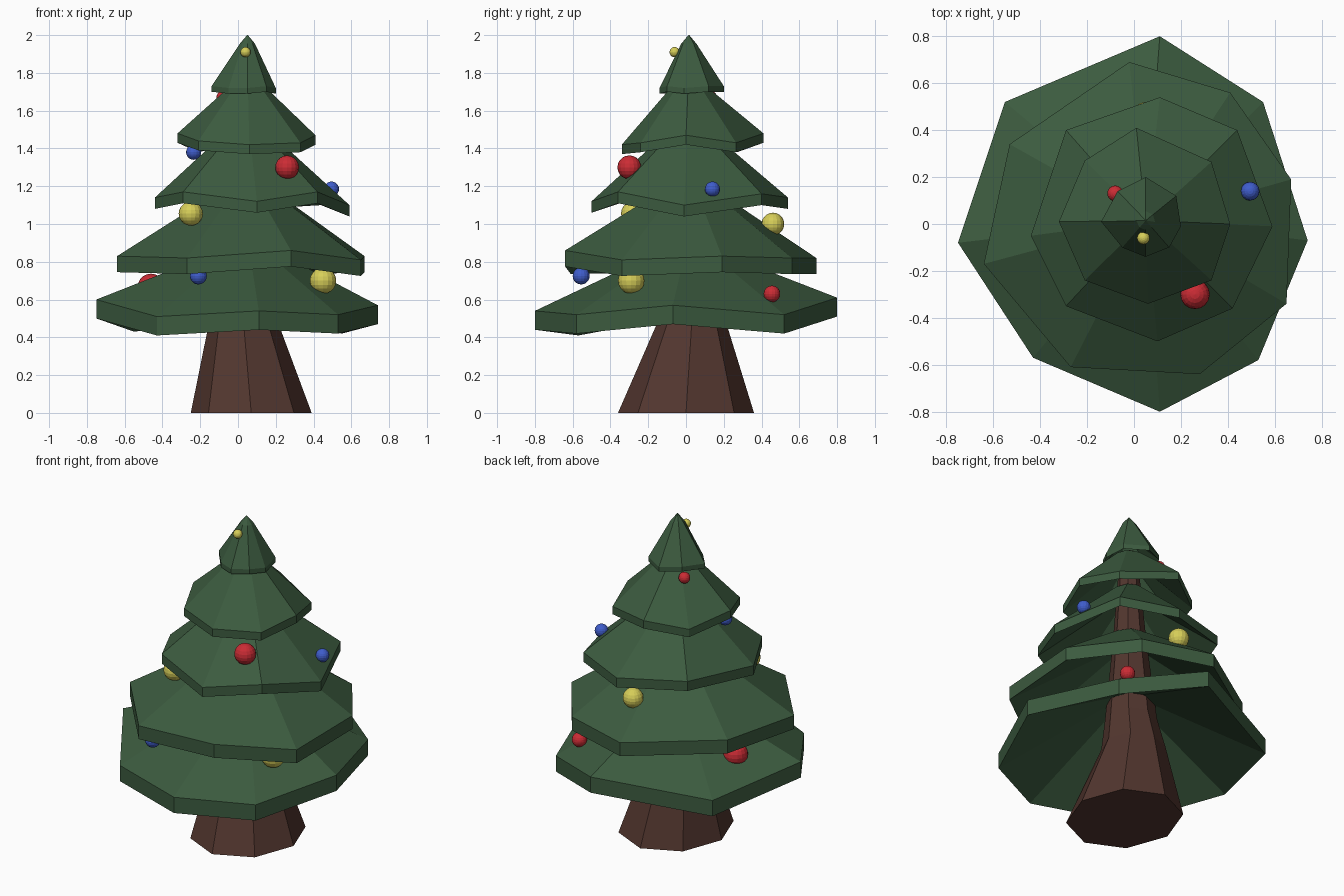
import bpy, bmesh
from math import cos, sin, pi
from mathutils import Vector


def material(name, rgb):
    m = bpy.data.materials.new(name)
    m.diffuse_color = (*rgb, 1)
    return m


GREEN = material("needles", (0.045, 0.105, 0.05))
BROWN = material("bark", (0.085, 0.037, 0.028))
RED = material("red", (0.6, 0.025, 0.035))
BLUE = material("blue", (0.05, 0.11, 0.6))
YELLOW = material("yellow", (0.68, 0.62, 0.1))


def finish(name, bm, mat):
    bmesh.ops.recalc_face_normals(bm, faces=bm.faces)
    me = bpy.data.meshes.new(name)
    bm.to_mesh(me)
    bm.free()
    me.materials.append(mat)
    ob = bpy.data.objects.new(name, me)
    bpy.context.collection.objects.link(ob)


def loft(name, rings, mat):
    """Skin a stack of equal-sized rings and cap both ends."""
    bm = bmesh.new()
    loops = [[bm.verts.new(p) for p in ring] for ring in rings]
    for a, b in zip(loops, loops[1:]):
        for i in range(len(a)):
            j = (i + 1) % len(a)
            bm.faces.new((a[i], a[j], b[j], b[i]))
    bm.faces.new(loops[0])
    bm.faces.new(loops[-1])
    finish(name, bm, mat)


def ring(cx, cy, z, rx, ry):
    return [(cx + rx * cos(i * pi / 4), cy + ry * sin(i * pi / 4), z) for i in range(8)]


# Trunk: flared foot, then a slender taper up through the tiers
loft("trunk", [ring(0.07, 0, 0, 0.32, 0.36),
               ring(0.03, 0.03, 0.47, 0.185, 0.185),
               ring(0.04, 0.02, 0.66, 0.15, 0.15),
               ring(0.05, 0.02, 1.2, 0.095, 0.095),
               ring(0.05, 0.01, 1.76, 0.05, 0.05)], BROWN)


def tier(name, rim, lip, top_r, top_z, thick, tip=None):
    """Hollow skirt: underside, vertical lip, sloping top, optional rounded tip."""
    c = Vector((0.05, 0.015, 0))

    def collar(r, z):
        out = []
        for x, y, _ in rim:
            d = (Vector((x, y, 0)) - c).normalized()
            out.append(c + d * r + Vector((0, 0, z)))
        return out

    rings = [collar(top_r * 0.8, top_z - thick),
             [(x, y, z - lip) for x, y, z in rim],
             rim, collar(top_r, top_z)]
    if tip:
        rings.append(collar(0.002, tip))
    loft(name, rings, GREEN)


# Five uneven eight-sided tiers, rims listed anticlockwise from the back
tier("bottom_tier", [(0.11, 0.80, 0.61), (-0.55, 0.52, 0.53), (-0.75, -0.08, 0.60),
                     (-0.43, -0.57, 0.51), (0.11, -0.80, 0.54), (0.53, -0.58, 0.52),
                     (0.74, -0.07, 0.57), (0.55, 0.52, 0.52)], 0.10, 0.14, 0.86, 0.09)
tier("lower_tier", [(-0.02, 0.69, 0.82), (-0.53, 0.34, 0.84), (-0.64, -0.17, 0.83),
                    (-0.27, -0.61, 0.82), (0.28, -0.64, 0.86), (0.65, -0.34, 0.81),
                    (0.67, 0.19, 0.83), (0.41, 0.56, 0.82)], 0.085, 0.11, 1.20, 0.09)
tier("middle_tier", [(0.11, 0.54, 1.14), (-0.29, 0.40, 1.17), (-0.44, -0.05, 1.14),
                     (-0.29, -0.35, 1.17), (0.10, -0.50, 1.12), (0.42, -0.36, 1.17),
                     (0.59, -0.01, 1.10), (0.44, 0.40, 1.16)], 0.06, 0.09, 1.51, 0.08)
tier("upper_tier", [(0.01, 0.41, 1.48), (-0.21, 0.27, 1.43), (-0.32, 0.01, 1.48),
                    (-0.21, -0.24, 1.44), (0.06, -0.34, 1.42), (0.33, -0.24, 1.43),
                    (0.41, 0.0, 1.47), (0.33, 0.265, 1.43)], 0.05, 0.08, 1.74, 0.07)
tier("top_tier", [(0.05, 0.20, 1.73), (-0.07, 0.14, 1.74), (-0.14, 0.01, 1.73),
                  (-0.05, -0.10, 1.72), (0.05, -0.14, 1.72), (0.15, -0.10, 1.73),
                  (0.20, -0.01, 1.72), (0.18, 0.12, 1.73)], 0.03, 0.04, 1.955, 0.12, 2.0)

# Faceted baubles
BAUBLES = [
    ("red", RED, 0.26, -0.30, 1.30, 0.063), ("red", RED, -0.46, 0.16, 0.665, 0.072),
    ("red", RED, 0.43, 0.455, 0.63, 0.044), ("red", RED, -0.08, 0.13, 1.67, 0.034),
    ("yellow", YELLOW, 0.45, -0.29, 0.70, 0.07), ("yellow", YELLOW, -0.25, -0.28, 1.055, 0.064),
    ("yellow", YELLOW, 0.05, 0.46, 1.0, 0.06), ("yellow", YELLOW, 0.04, -0.06, 1.91, 0.027),
    ("blue", BLUE, -0.21, -0.555, 0.725, 0.045), ("blue", BLUE, 0.495, 0.14, 1.185, 0.04),
    ("blue", BLUE, -0.235, -0.06, 1.38, 0.04),
]
for n, (col, mat, x, y, z, r) in enumerate(BAUBLES):
    bm = bmesh.new()
    bmesh.ops.create_uvsphere(bm, u_segments=16, v_segments=10, radius=r)
    bmesh.ops.translate(bm, verts=bm.verts, vec=(x, y, z))
    finish(f"{col}_bauble_{n + 1}", bm, mat)
